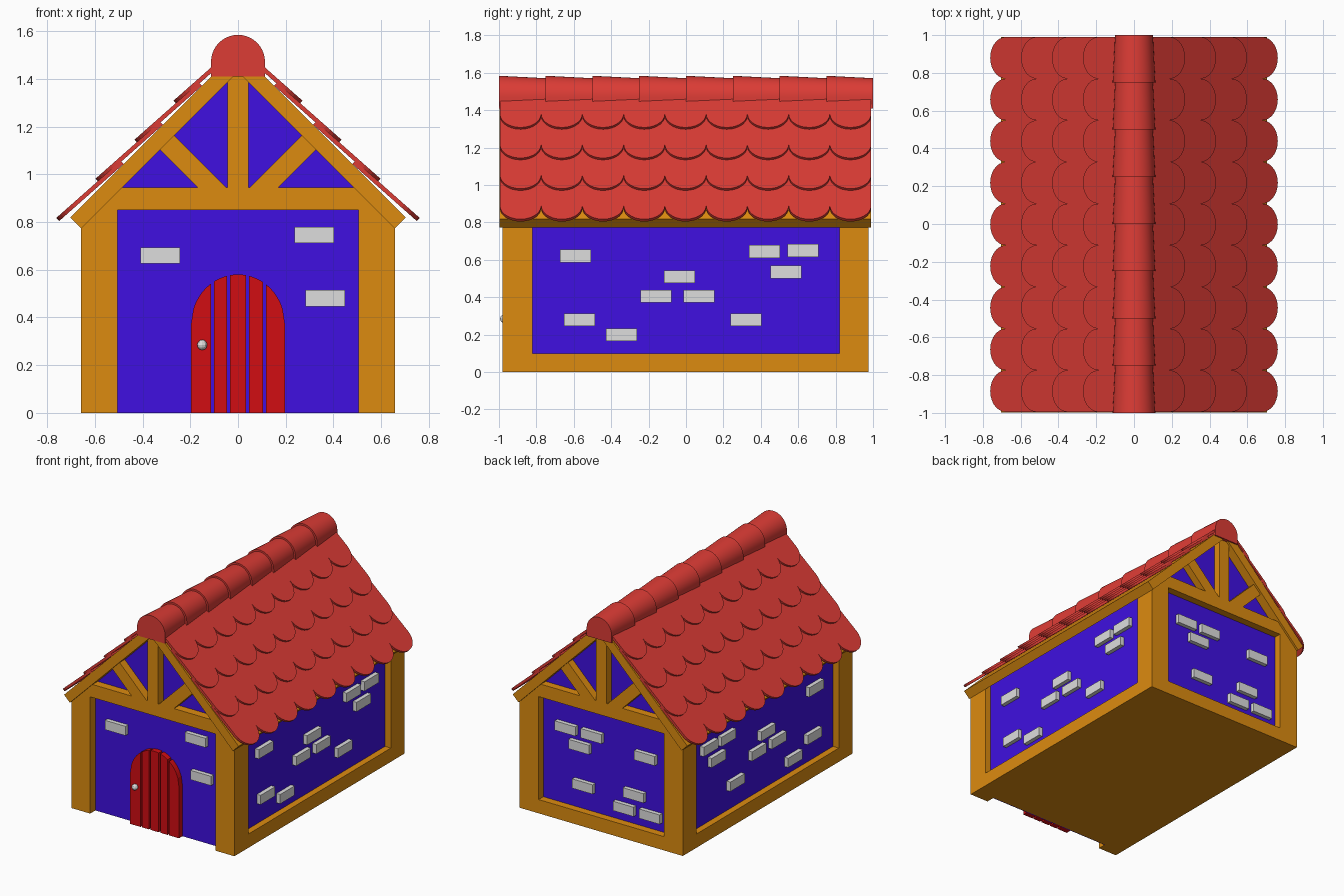
import bpy, bmesh, math
from mathutils import Vector

cube = bpy.data.objects.get("Cube")
if cube:
    bpy.data.objects.remove(cube, do_unlink=True)


def material(name, r, g, b):
    m = bpy.data.materials.new(name)
    m.use_nodes = True
    m.diffuse_color = (r, g, b, 1)
    m.node_tree.nodes["Principled BSDF"].inputs["Base Color"].default_value = (r, g, b, 1)
    return m


timber = material("timber_brown", 0.72, 0.26, 0.005)
blue = material("wall_blue", 0.05, 0.005, 0.75)
red = material("roof_red", 0.72, 0.045, 0.036)
door_red = material("door_red", 0.64, 0.004, 0.006)
stone = material("stone_grey", 0.73, 0.73, 0.73)


def loft(bm, ring_a, ring_b):
    """Closed solid between two matching rings of points."""
    a = [bm.verts.new(p) for p in ring_a]
    b = [bm.verts.new(p) for p in ring_b]
    bm.faces.new(a)
    bm.faces.new(b[::-1])
    for i in range(len(a)):
        j = (i + 1) % len(a)
        bm.faces.new((a[i], b[i], b[j], a[j]))


def finish(bm, name, mat, smooth=False):
    bmesh.ops.recalc_face_normals(bm, faces=bm.faces)
    mesh = bpy.data.meshes.new(name)
    bm.to_mesh(mesh)
    bm.free()
    mesh.materials.append(mat)
    ob = bpy.data.objects.new(name, mesh)
    bpy.context.collection.objects.link(ob)
    if smooth:
        bpy.ops.object.select_all(action="DESELECT")
        ob.select_set(True)
        bpy.context.view_layer.objects.active = ob
        bpy.ops.object.shade_smooth_by_angle(angle=math.radians(35))
    return ob


def prism(name, profile, y0, y1, mat):
    """Extrude an (x, z) profile along y."""
    bm = bmesh.new()
    loft(bm, [(x, y0, z) for x, z in profile], [(x, y1, z) for x, z in profile])
    return finish(bm, name, mat)


def box(name, x0, x1, y0, y1, z0, z1, mat):
    return prism(name, [(x0, z0), (x1, z0), (x1, z1), (x0, z1)], y0, y1, mat)


# Key dimensions: the roof underside follows z = EAVE - |x|
HALF, INNER, FRONT, BACK = 0.657, 0.505, -0.98, 0.975
WALL_X, WALL_Y, EAVE = 0.61, 0.92, 1.43

# Wall core and floor
prism("walls", [(-WALL_X, 0.05), (WALL_X, 0.05), (WALL_X, EAVE - WALL_X),
                (0, EAVE), (-WALL_X, EAVE - WALL_X)], -WALL_Y, WALL_Y, blue)
box("base", -HALF, HALF, -0.915, BACK, 0, 0.1, timber)
box("front_skirting", -INNER, INNER, -0.92, -0.914, 0, 0.1, blue)

# Corner posts and roof slabs
for s, side in ((1, "left"), (-1, "right")):
    post = [(s * INNER, 0), (s * HALF, 0), (s * HALF, EAVE - HALF), (s * INNER, EAVE - INNER)]
    prism(f"front_post_{side}", post, FRONT, -0.82, timber)
    prism(f"back_post_{side}", post, 0.82, BACK, timber)
    prism(f"roof_slab_{side}", [(0, EAVE), (s * HALF, EAVE - HALF),
                                (s * 0.703, 0.819), (0, 1.522)], -0.997, 0.99, timber)

# Gable framing at both ends
for end, y0, y1 in (("front", FRONT, -0.9), ("back", 0.9, BACK)):
    box(f"{end}_cross_beam", -0.52, 0.52, y0, y1, 0.85, 0.945, timber)
    box(f"{end}_king_post", -0.043, 0.043, y0, y1, 0.94, 1.45, timber)
    for s, side in ((1, "left"), (-1, "right")):
        brace = [(0.05, 0.945), (0.17, 0.945), (0.34, 1.115), (0.28, 1.175)]
        prism(f"{end}_brace_{side}", [(s * x, z) for x, z in brace], y0, y1, timber)

# Arched plank door
DOOR = 0.197
for n, (x0, x1) in enumerate([(-DOOR, -0.113), (-0.1, -0.046), (-0.033, 0.033),
                              (0.046, 0.105), (0.117, DOOR)]):
    xs = [x1 + (x0 - x1) * i / 8 for i in range(9)]
    arch = [(x, 0.37 + 0.21 * math.sqrt(max(0, 1 - (x / DOOR) ** 2))) for x in xs]
    prism(f"door_plank_{n + 1}", [(x0, 0), (x1, 0)] + arch, -0.96, -0.915, door_red)

bm = bmesh.new()
bmesh.ops.create_uvsphere(bm, u_segments=10, v_segments=6, radius=0.022)
bmesh.ops.translate(bm, verts=bm.verts, vec=(-0.15, -0.972, 0.285))
finish(bm, "door_knob", stone)

# Scattered stones in the walls
W, H, D = 0.083, 0.034, 0.03
front_stones = [(-0.325, 0.66), (0.32, 0.745), (0.365, 0.48)]
back_stones = [(0.31, 0.66), (0.1, 0.66), (0.2, 0.555), (-0.33, 0.615),
               (0.17, 0.275), (-0.24, 0.32), (-0.16, 0.2), (-0.37, 0.2)]
side_stones = [(-0.59, 0.62), (-0.57, 0.28), (-0.345, 0.2), (-0.16, 0.405), (0.07, 0.405),
               (-0.035, 0.51), (0.32, 0.28), (0.42, 0.645), (0.625, 0.65), (0.535, 0.535)]
for x, z in front_stones:
    box("front_stone", x - W, x + W, -WALL_Y - D, -WALL_Y, z - H, z + H, stone)
for x, z in back_stones:
    box("back_stone", x - W, x + W, WALL_Y, WALL_Y + D, z - H, z + H, stone)
for s in (1, -1):
    for y, z in side_stones:
        box("side_stone", *sorted((s * WALL_X, s * (WALL_X + D))), y - W, y + W, z - H, z + H, stone)

# Scalloped roof tiles: u runs up the slope from the tip, lift tilts each row
TILES, START, END = 9, -0.995, 0.99
R = (END - START) / TILES / 2
THICK, LIFT, LENGTH = 0.018, 0.022, 0.36
ROOT = math.sqrt(0.5)
for s, side in ((1, "left"), (-1, "right")):
    bm = bmesh.new()
    for row in range(4):
        tip_x = 0.733 - 0.1635 * row
        length = 0.24 if row == 3 else LENGTH
        for t in range(TILES):
            yc = START + R * (2 * t + 1)
            arc = [math.pi * i / 14 for i in range(15)]
            outline = [(R * math.cos(a), R - R * math.sin(a)) for a in arc]
            outline += [(-R, length), (R, length)]
            rings = []
            for h in (0, THICK):
                ring = []
                for v, u in outline:
                    n = h + LIFT * (1 - u / LENGTH)
                    x = tip_x + (n - u) * ROOT
                    z = 1.522 - tip_x + (n + u) * ROOT
                    ring.append((s * x, yc + v, z))
                rings.append(ring)
            loft(bm, *rings)
    finish(bm, f"roof_tiles_{side}", red)

# Overlapping tapered ridge caps
bm = bmesh.new()
for i in range(8):
    rings = []
    for y, r, base in ((-1 + i * 0.25, 0.113, 1.41), (-0.75 + i * 0.25, 0.1, 1.41)):
        ring = [(r, y, base)]
        ring += [(r * math.cos(math.pi * k / 20), y, 1.471 + r * math.sin(math.pi * k / 20))
                 for k in range(21)]
        rings.append(ring + [(-r, y, base)])
    loft(bm, *rings)
finish(bm, "ridge_caps", red, smooth=True)
